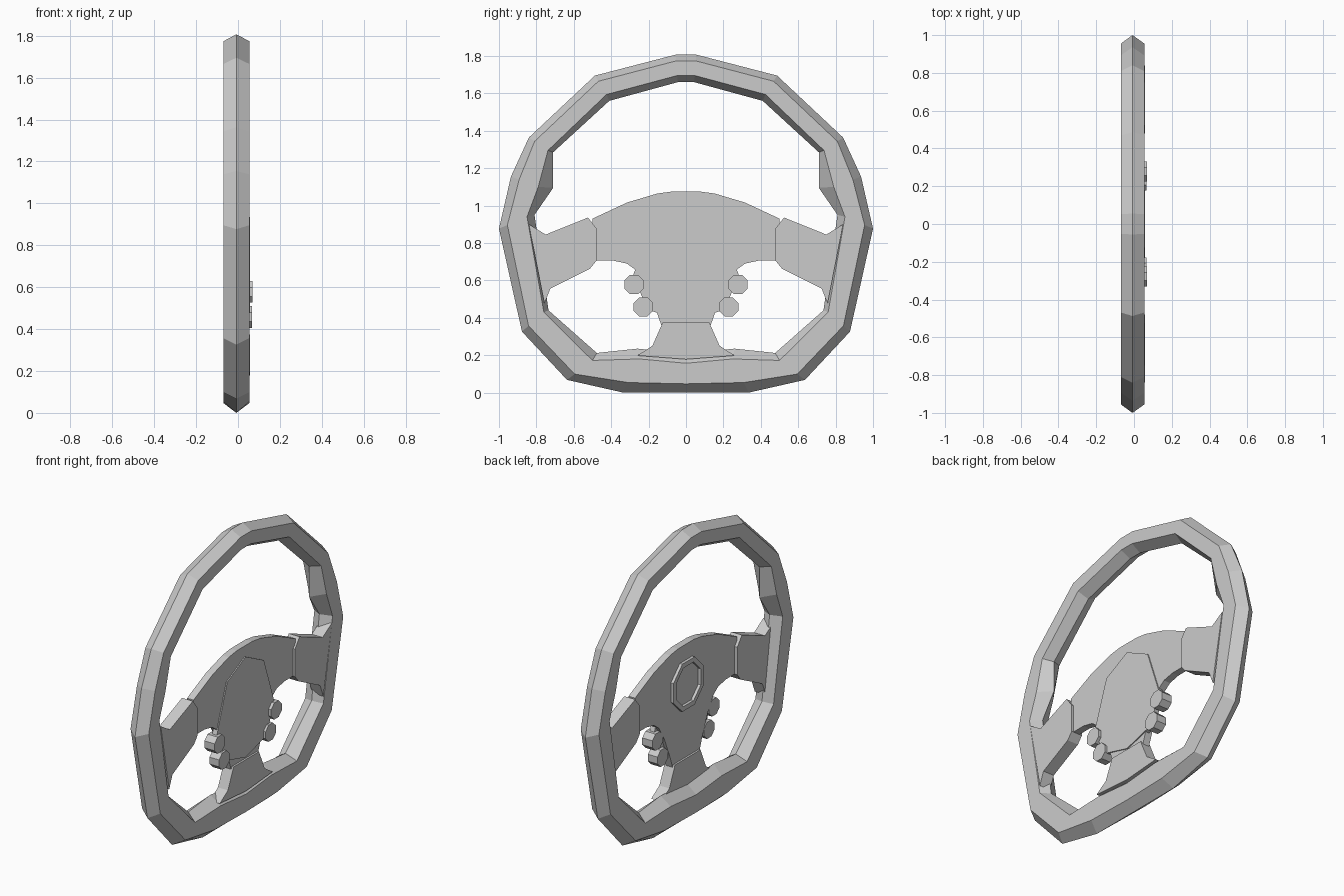
import bpy, bmesh
from math import cos, sin, pi

if "Cube" in bpy.data.objects:
    bpy.data.objects.remove(bpy.data.objects["Cube"])


def finish(name, bm):
    bmesh.ops.recalc_face_normals(bm, faces=bm.faces)
    me = bpy.data.meshes.new(name)
    bm.to_mesh(me)
    bm.free()
    ob = bpy.data.objects.new(name, me)
    bpy.context.collection.objects.link(ob)
    return ob


def mirror(half):
    """Close a half outline (y >= 0, top to bottom) across y = 0."""
    return half + [(-y, z) for y, z in reversed(half) if y > 1e-6]


def plate(name, pts, x0, x1):
    """Extrude a (y, z) outline along x."""
    bm = bmesh.new()
    a = [bm.verts.new((x0, y, z)) for y, z in pts]
    b = [bm.verts.new((x1, y, z)) for y, z in pts]
    n = len(pts)
    bm.faces.new(a)
    bm.faces.new(b[::-1])
    for i in range(n):
        j = (i + 1) % n
        bm.faces.new((a[i], a[j], b[j], b[i]))
    return finish(name, bm)


def loft(name, sections):
    """Bridge a closed ring of closed cross-sections."""
    bm = bmesh.new()
    rings = [[bm.verts.new(p) for p in s] for s in sections]
    n, m = len(rings), len(rings[0])
    for i in range(n):
        a, b = rings[i], rings[(i + 1) % n]
        for k in range(m):
            l = (k + 1) % m
            bm.faces.new((a[k], a[l], b[l], b[k]))
    return finish(name, bm)


def ngon(cy, cz, r, n=8):
    return [(cy + r * cos(2 * pi * (i + .5) / n), cz + r * sin(2 * pi * (i + .5) / n))
            for i in range(n)]


# Rim: hexagonal section with ridges outside and inside, flat bottom, thumb grips
BACK, MID, FRONT = -.07, -.008, .055
outer = mirror([(.055, 1.807), (.487, 1.695), (.84, 1.364), (.936, 1.155), (1, .877),
                (.877, .326), (.636, .068), (.335, 0), (0, 0)])
inner = mirror([(.048, 1.695), (.425, 1.594), (.738, 1.295), (.79, 1.10), (.85, .94),
                (.76, .43), (.5, .172), (.25, .18), (0, .157)])
ridge = mirror([(.043, 1.66), (.41, 1.56), (.71, 1.285), (.71, 1.095), (.81, .95),
                (.735, .44), (.477, .212), (.26, .235), (0, .21)])
sections = []
for o, i, r in zip(outer, inner, ridge):
    e = [o[k] + .3 * (i[k] - o[k]) for k in (0, 1)]
    sections.append([(MID, *o), (FRONT, *e), (FRONT, *i), (MID, *r), (BACK, *i), (BACK, *e)])
loft("rim", sections)

# Hub plate with arched top and narrow lower neck
hub = mirror([(.075, 1.075), (.155, 1.064), (.316, 1.016), (.5, .93), (.5, .706),
              (.39, .706), (.316, .69), (.268, .655), (.215, .57), (.16, .44), (.125, .34)])
plate("hub", hub, 0, .045)

# Centre cap on the driver's side
cap = mirror([(0, 1.01), (.18, .92), (.285, .62), (.2, .44), (0, .385)])
plate("centre_cap", cap, .02, .052)

# Side spoke grips
spoke = [(.524, .936), (.75, .845), (.84, .90), (.757, .476), (.725, .556), (.513, .663),
         (.478, .706), (.478, .877)]
for name, s in (("left", -1), ("right", 1)):
    plate(name + "_spoke", [(s * y, z) for y, z in spoke], -.018, .057)

# Lower spoke
lower = mirror([(.125, .374), (.18, .25), (.26, .198), (0, .178)])
plate("lower_spoke", lower, -.012, .057)

# Octagonal buttons beside the cap
for s in (-1, 1):
    for k, (y, z) in enumerate([(.278, .578), (.228, .458)]):
        plate("button", ngon(s * y, z, .056), 0, .07 - .004 * k)

# Octagonal mounting ring on the back of the hub
loft("mounting_ring", [[(.005, *o), (-.018, *o), (-.018, *i), (.005, *i)]
                       for o, i in zip(ngon(0, .83, .16), ngon(0, .83, .13))])
